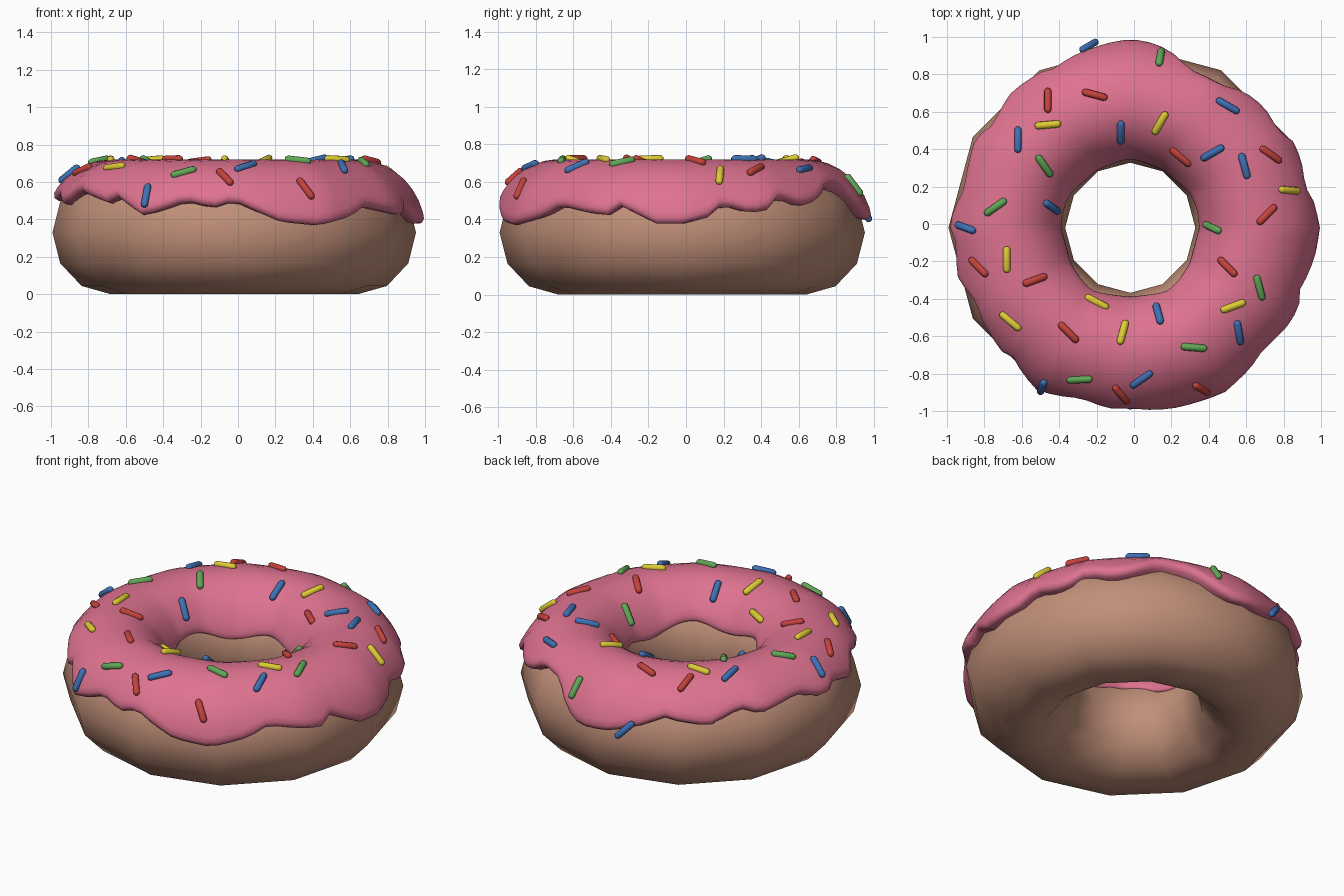
import bpy, bmesh, math
from mathutils import Vector, Matrix

if "Cube" in bpy.data.objects:
    bpy.data.objects.remove(bpy.data.objects["Cube"])

C = -0.02                 # ring centre in x and y
R, ZC = 0.66, 0.33        # ring radius and mid height
RZ = 0.39                 # icing vertical radius


def material(name, col):
    m = bpy.data.materials.new(name)
    m.diffuse_color = (*col, 1)
    m.use_nodes = True
    m.node_tree.nodes["Principled BSDF"].inputs["Base Color"].default_value = m.diffuse_color
    return m


def finish(bm, name, mat, angle=180):
    bmesh.ops.recalc_face_normals(bm, faces=bm.faces[:])
    me = bpy.data.meshes.new(name)
    bm.to_mesh(me)
    bm.free()
    for p in me.polygons:
        p.use_smooth = True
    if angle < 180:
        me.set_sharp_from_angle(angle=math.radians(angle))
    me.materials.append(mat)
    ob = bpy.data.objects.new(name, me)
    bpy.context.collection.objects.link(ob)
    return ob


def skin(bm, rings, closed):
    """Bridge consecutive vertex rings; each ring is itself a loop."""
    n, k = len(rings), len(rings[0])
    for i in range(n if closed else n - 1):
        a, b = rings[i], rings[(i + 1) % n]
        for j in range(k):
            q = (j + 1) % k
            bm.faces.new((a[j], a[q], b[q], b[j]))


# --- dough: low-poly ring, 12 x 12, smooth shaded
bm = bmesh.new()
rings = []
for i in range(12):
    t = i * math.pi / 6
    ring = []
    for j in range(12):
        a = j * math.pi / 6
        r = R + 0.312 * math.cos(a)
        ring.append(bm.verts.new((C + r * math.cos(t), C + r * math.sin(t), ZC + 0.33 * math.sin(a))))
    rings.append(ring)
skin(bm, rings, True)
finish(bm, "dough_ring", material("dough brown", (0.53, 0.275, 0.19)))

# --- icing: wavy lower edge given as (angle, height)
EDGE = [(0, .38), (9, .42), (13, .49), (22, .44), (28, .46), (33, .53), (42, .48), (50, .51),
        (58, .59), (70, .57), (79, .45), (85, .40), (97, .41), (110, .48), (115, .53),
        (131, .48), (143, .56), (150, .52), (167, .56), (178, .50), (185, .54), (196, .49),
        (206, .57), (224, .50), (228, .53), (240, .43), (245, .45), (254, .51), (263, .47),
        (270, .51), (276, .46), (285, .39), (297, .37), (310, .42), (317, .48), (330, .44),
        (336, .43), (340, .48), (352, .38), (360, .38)]


def edge_height(deg):
    for (a, u), (b, v) in zip(EDGE, EDGE[1:]):
        if a <= deg <= b:
            return u + (v - u) * (deg - a) / (b - a)


def facet(t):
    """Half-strength 12-sided flattening so the icing follows the dough."""
    s = t % (math.pi / 6) - math.pi / 12
    return 0.5 + 0.5 * math.cos(math.pi / 12) / math.cos(s)


def half_width(c):
    return 0.363 if c > 0 else 0.322


def icing_point(t, a, k):
    """k = 1 on the icing surface, 0 on the dough surface."""
    c = math.cos(a)
    r = (R + c * (0.312 + (half_width(c) - 0.312) * k)) * facet(t)
    z = ZC + math.sin(a) * (0.33 + (RZ - 0.33) * k)
    return (C + r * math.cos(t), C + r * math.sin(t), z)


bm = bmesh.new()
rings = []
d = math.radians(1)
for i in range(90):
    deg = i * 4
    t = deg * d
    out = math.asin((edge_height(deg) - ZC) / 0.365)
    zin = 0.475 + 0.025 * math.sin(5 * t) - 0.03 * math.sin(t)
    inn = math.pi - math.asin((zin - ZC) / 0.365)
    rim = [(3, -0.5), (0, 0.2), (0, 0.65), (3, 0.95)]
    path = [(out + s * d, k) for s, k in rim]
    lo, hi = out + 8 * d, inn - 8 * d
    path += [(lo + (hi - lo) * j / 13, 1) for j in range(14)]
    path += [(inn - s * d, k) for s, k in reversed(rim)]
    rings.append([bm.verts.new(icing_point(t, a, k)) for a, k in path])
skin(bm, rings, True)   # last strip closes the hidden underside
finish(bm, "icing", material("icing pink", (0.73, 0.17, 0.28)), 70)

# --- sprinkles: (x, y, heading) per colour, laid on the icing surface
SPRINKLES = {
    "blue": ((0.05, 0.165, 0.46), [
        (-.24, .95, 30), (-.62, .45, 90), (-.07, .49, 90), (.50, .63, -30), (.42, .38, 30),
        (.59, .31, -75), (-.90, -.02, -20), (-.44, .09, -35), (.13, -.48, -75),
        (.56, -.58, -80), (.04, -.83, 35), (-.49, -.87, 70)]),
    "green": ((0.12, 0.39, 0.095), [
        (.14, .89, 80), (-.48, .31, -55), (-.74, .09, 35), (.42, -.02, -25),
        (.67, -.34, -75), (.32, -.66, -5), (-.29, -.83, 3)]),
    "red": ((0.56, 0.055, 0.045), [
        (-.46, .66, 90), (-.21, .69, -15), (.25, .36, -40), (.73, .37, -35), (.71, .05, 45),
        (-.83, -.23, -45), (-.53, -.30, 20), (.50, -.23, -45), (-.35, -.58, -45),
        (-.07, -.91, -50), (.36, -.88, -30)]),
    "yellow": ((0.74, 0.60, 0.035), [
        (-.46, .53, 5), (.14, .54, 60), (.83, .18, -5), (-.68, -.19, 90), (-.66, -.52, -40),
        (-.20, -.42, -28), (-.06, -.58, 75), (.53, -.44, 20)]),
}


def surface(x, y):
    """Point and normal of the icing under (x, y)."""
    dx, dy = x - C, y - C
    t = math.atan2(dy, dx)
    off = math.hypot(dx, dy) / facet(t) - R
    w = half_width(off)
    c = max(-0.96, min(0.96, off / w))
    s = math.sqrt(1 - c * c)
    n = Vector((c / w * math.cos(t), c / w * math.sin(t), s / RZ)).normalized()
    return Vector((x, y, ZC + RZ * s)), n


for colour, (rgb, places) in SPRINKLES.items():
    bm = bmesh.new()
    for x, y, heading in places:
        p, n = surface(x, y)
        h = heading * d
        u = Vector((math.cos(h), math.sin(h), 0))
        u.z = -u.dot(n) / max(n.z, 0.3)
        u.normalize()
        v = n.cross(u).normalized()
        w = u.cross(v)
        rings = []
        for px, pr in ((-.07, .008), (-.065, .015), (-.054, .020), (.054, .020), (.065, .015), (.07, .008)):
            rings.append([bm.verts.new(p + n * 0.003 + u * px + pr * (
                v * math.cos(q * math.pi / 4) + w * math.sin(q * math.pi / 4))) for q in range(8)])
        skin(bm, rings, False)
        bm.faces.new(rings[0])
        bm.faces.new(rings[-1])
    finish(bm, colour + "_sprinkles", material("sprinkle " + colour, rgb), 50)
